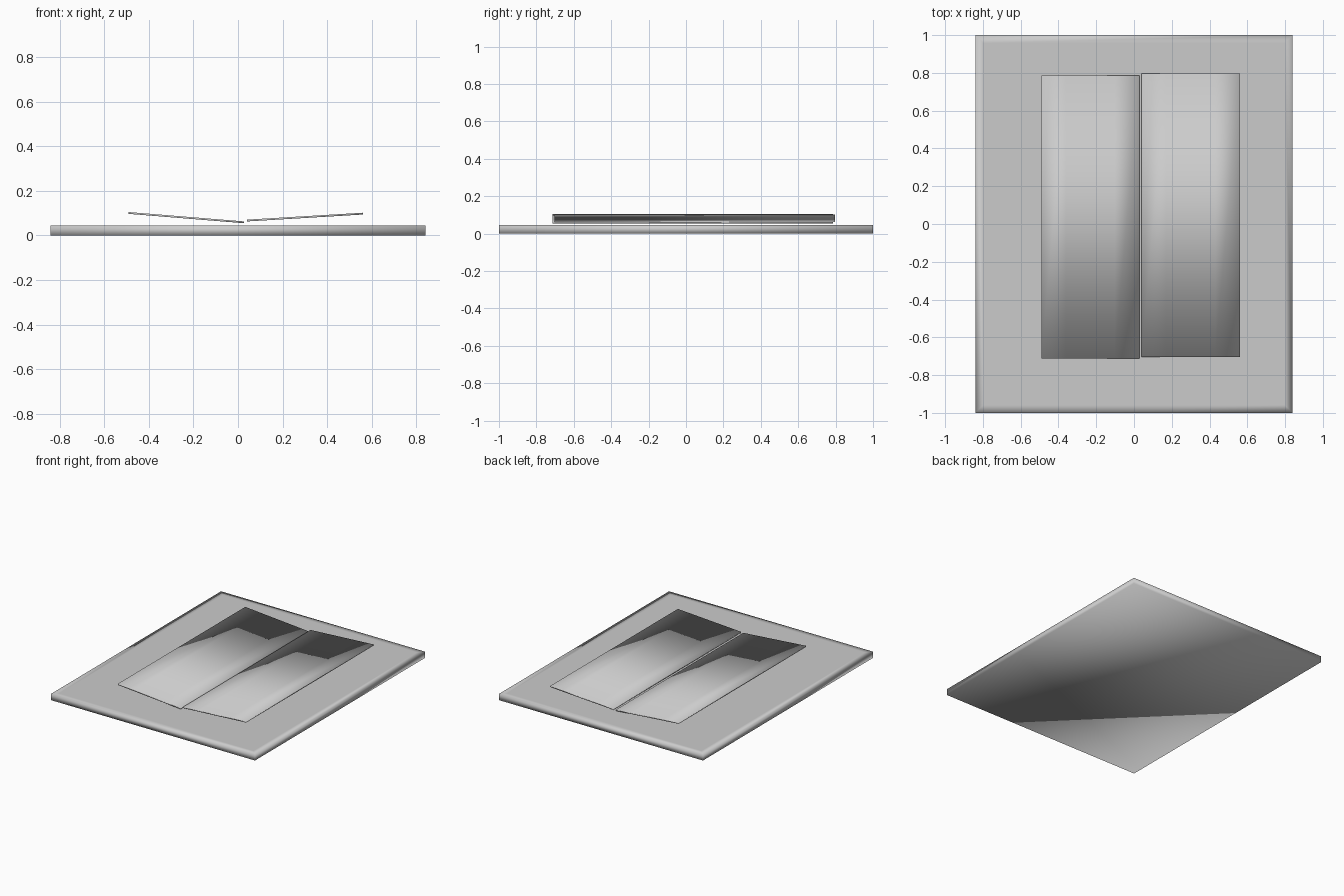
import bpy, bmesh

if "Cube" in bpy.data.objects:
    bpy.data.objects.remove(bpy.data.objects["Cube"])


def prism(name, profile, y0, y1):
    """Extrude an x/z outline along y, with smooth shading."""
    bm = bmesh.new()
    face = bm.faces.new([bm.verts.new((x, y0, z)) for x, z in profile])
    ext = bmesh.ops.extrude_face_region(bm, geom=[face])
    for v in ext["geom"]:
        if isinstance(v, bmesh.types.BMVert):
            v.co.y = y1
    bmesh.ops.recalc_face_normals(bm, faces=bm.faces)
    return bm


def finish(name, bm):
    for f in bm.faces:
        f.smooth = True
    mesh = bpy.data.meshes.new(name)
    bm.to_mesh(mesh)
    bm.free()
    obj = bpy.data.objects.new(name, mesh)
    bpy.context.collection.objects.link(obj)


# Base board with a softly shaded border around the top
W, H = 0.84, 0.045
bm = prism("base", [(-W, 0), (W, 0), (W, H), (-W, H)], -1, 1)
top = [f for f in bm.faces if f.normal.z > 0.9]
bmesh.ops.inset_region(bm, faces=top, thickness=0.06)
finish("base_board", bm)


# Thin tilted panels forming a shallow V, with smooth shading across the width
def panel(name, xa, za, xb, zb, y0, y1, t=0.008, n=4):
    line = [(xa + (xb - xa) * i / n, za + (zb - za) * i / n) for i in range(n + 1)]
    lower = [(x, z - t) for x, z in reversed(line)]
    finish(name, prism(name, line + lower, y0, y1))


panel("left_panel", -0.49, 0.105, 0.028, 0.063, -0.713, 0.785)
panel("right_panel", 0.04, 0.071, 0.56, 0.102, -0.704, 0.796)
